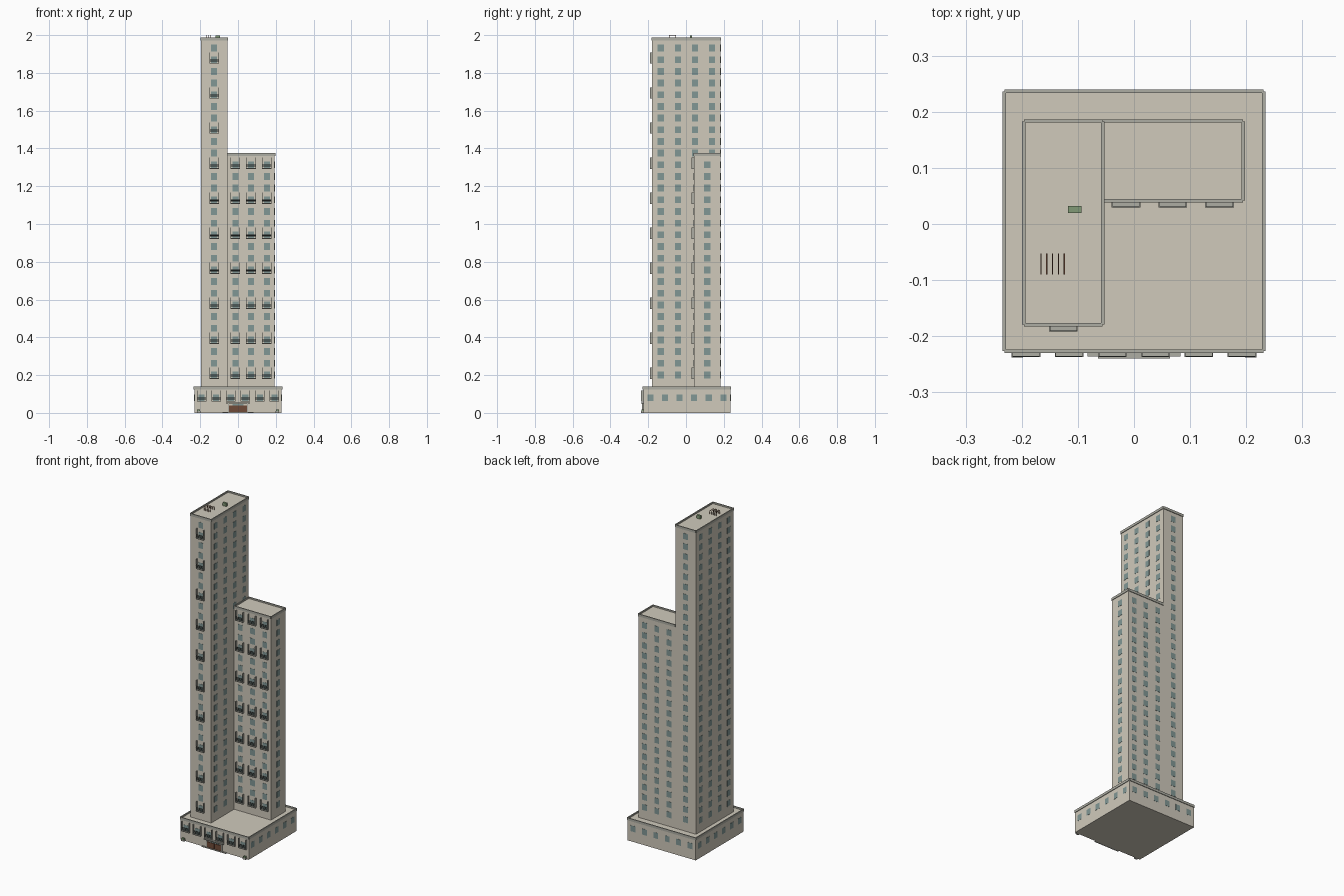
import bpy, bmesh
from mathutils import Matrix, Vector

if "Cube" in bpy.data.objects:
    bpy.data.objects.remove(bpy.data.objects["Cube"])


def material(name, r, g, b):
    m = bpy.data.materials.new(name)
    m.diffuse_color = (r, g, b, 1)
    m.use_nodes = True
    m.node_tree.nodes["Principled BSDF"].inputs["Base Color"].default_value = m.diffuse_color
    return m


WALL = material("wall", 0.63, 0.59, 0.50)
TRIM = material("trim", 0.42, 0.42, 0.37)
GLASS = material("glass", 0.22, 0.31, 0.30)
RAIL = material("rail", 0.10, 0.12, 0.11)
WOOD = material("wood", 0.16, 0.07, 0.04)
GREEN = material("green", 0.22, 0.32, 0.18)


def boxes(name, items, mat):
    """One object from many boxes given as (x0, x1, y0, y1, z0, z1)."""
    bm = bmesh.new()
    for x0, x1, y0, y1, z0, z1 in items:
        c = Vector((x0 + x1, y0 + y1, z0 + z1)) / 2
        s = Matrix.Diagonal((x1 - x0, y1 - y0, z1 - z0, 1))
        bmesh.ops.create_cube(bm, size=1, matrix=Matrix.Translation(c) @ s)
    me = bpy.data.meshes.new(name)
    bm.to_mesh(me)
    bm.free()
    me.materials.append(mat)
    ob = bpy.data.objects.new(name, me)
    bpy.context.collection.objects.link(ob)
    return ob


def bays(a, b, n):
    return [a + (b - a) * (i + 0.5) / n for i in range(n)]


def parapet(name, x0, x1, y0, y1, z0, z1, out=0.0035, t=0.006):
    i = t - out
    boxes(name, [(x0, x1, y0 - out, y0 + i, z0, z1), (x0, x1, y1 - i, y1 + out, z0, z1),
                 (x0 - out, x0 + i, y0, y1, z0, z1), (x1 - i, x1 + out, y0, y1, z0, z1)], TRIM)


W, H, P = 0.016, 0.018, 0.001   # window half width, half height, projection


def win_x(x, y, z):
    return (x - P, x + P, y - W, y + W, z - H, z + H)


def win_y(x, y, z):
    return (x - W, x + W, y - P, y + P, z - H, z + H)


def balconies(name, spots, y, depth=0.0125):
    slabs, rails = [], []
    for x, z in spots:
        b, hw, f = z - 0.021, 0.0255, y - depth
        slabs.append((x - hw, x + hw, f, y, b, b + 0.005))
        slabs += [(x + s * (hw - 0.0012) - 0.0012, x + s * (hw - 0.0012) + 0.0012, f, y, b, b + 0.06)
                  for s in (-1, 1)]
        rails += [(x - hw, x + hw, f, f + 0.002, b + h, b + h + 0.003) for h in (0.009, 0.016, 0.023)]
    boxes(name + "_slabs", slabs, TRIM)
    boxes(name + "_rails", rails, RAIL)


# main dimensions: x0, x1, y0, y1, z0, z1
POD = (-0.231, 0.231, -0.226, 0.236, 0, 0.130)
TALL = (-0.196, -0.056, -0.179, 0.183, 0.13, 1.978)
LOW = (-0.056, 0.194, 0.042, 0.183, 0.13, 1.366)
floors = [0.201 + 0.0618 * i for i in range(29)]

# walls and roof rims
for nm, d in (("podium", POD), ("tall_tower", TALL), ("low_tower", LOW)):
    boxes(nm, [d], WALL)
    parapet(nm + "_parapet", *d[:4], d[5] - 0.006, d[5] + 0.009)

# podium windows on all sides
px, py = bays(POD[0], POD[1], 6), bays(POD[2], POD[3], 6)
boxes("podium_windows",
      [win_y(x, y, 0.08) for x in px for y in POD[2:4]] +
      [win_x(x, y, 0.08) for x in POD[:2] for y in py], GLASS)
balconies("podium_balconies", [(x, 0.08) for x in px], POD[2], 0.011)

# tall tower windows, skipping those buried in the low tower
tx, ty = bays(TALL[0], TALL[1], 1), bays(TALL[2], TALL[3], 4)
boxes("tall_tower_windows",
      [win_y(x, y, z) for x in tx for y in TALL[2:4] for z in floors] +
      [win_x(TALL[0], y, z) for y in ty for z in floors] +
      [win_x(TALL[1], y, z) for i, y in enumerate(ty) for z in floors if i < 2 or z > 1.36], GLASS)
balconies("tall_tower_balconies", [(x, z) for x in tx for z in floors[::3]], TALL[2])

# low tower windows
lx = bays(LOW[0], LOW[1], 3)
lf = floors[:19]
boxes("low_tower_windows",
      [win_y(x, y, z) for x in lx for y in LOW[2:4] for z in lf] +
      [win_x(LOW[1], (LOW[2] + LOW[3]) / 2, z) for z in lf], GLASS)
balconies("low_tower_balconies", [(x, z) for x in lx for z in lf[::3]], LOW[2])

# entrance: door leaves, transom, frame, canopy, step
F = POD[2]
boxes("entrance_doors", [(-0.048, -0.001, F - 0.004, F, 0.004, 0.038),
                         (0.001, 0.048, F - 0.004, F, 0.004, 0.038)], WOOD)
boxes("entrance_transom", [(-0.03, 0.03, F - 0.003, F, 0.039, 0.048)], GLASS)
boxes("entrance_frame", [(-0.053, -0.048, F - 0.006, F, 0, 0.05), (0.048, 0.053, F - 0.006, F, 0, 0.05)], TRIM)
boxes("entrance_canopy", [(-0.064, 0.064, F - 0.0135, F, 0.05, 0.056)], TRIM)
boxes("entrance_step", [(-0.083, 0.083, F - 0.010, F, 0, 0.004)], TRIM)

# corner planters
boxes("planters", [(s * 0.208 - 0.010, s * 0.208 + 0.010, F - 0.012, F, 0, 0.010) for s in (-1, 1)], TRIM)
boxes("planter_shrubs", [(s * 0.208 - 0.008, s * 0.208 + 0.008, F - 0.010, F, 0.010, 0.018)
                         for s in (-1, 1)], GREEN)

# roof: row of thin hoop frames and a small service box
hoops = []
for i in range(5):
    x = -0.166 + i * 0.0104
    hoops += [(x - 0.001, x + 0.001, y, y + 0.002, 1.978, 2.0) for y in (-0.090, -0.055)]
    hoops.append((x - 0.001, x + 0.001, -0.090, -0.053, 1.998, 2.0))
boxes("roof_hoops", hoops, WOOD)
boxes("roof_box", [(-0.118, -0.094, 0.020, 0.032, 1.978, 1.998)], GREEN)
